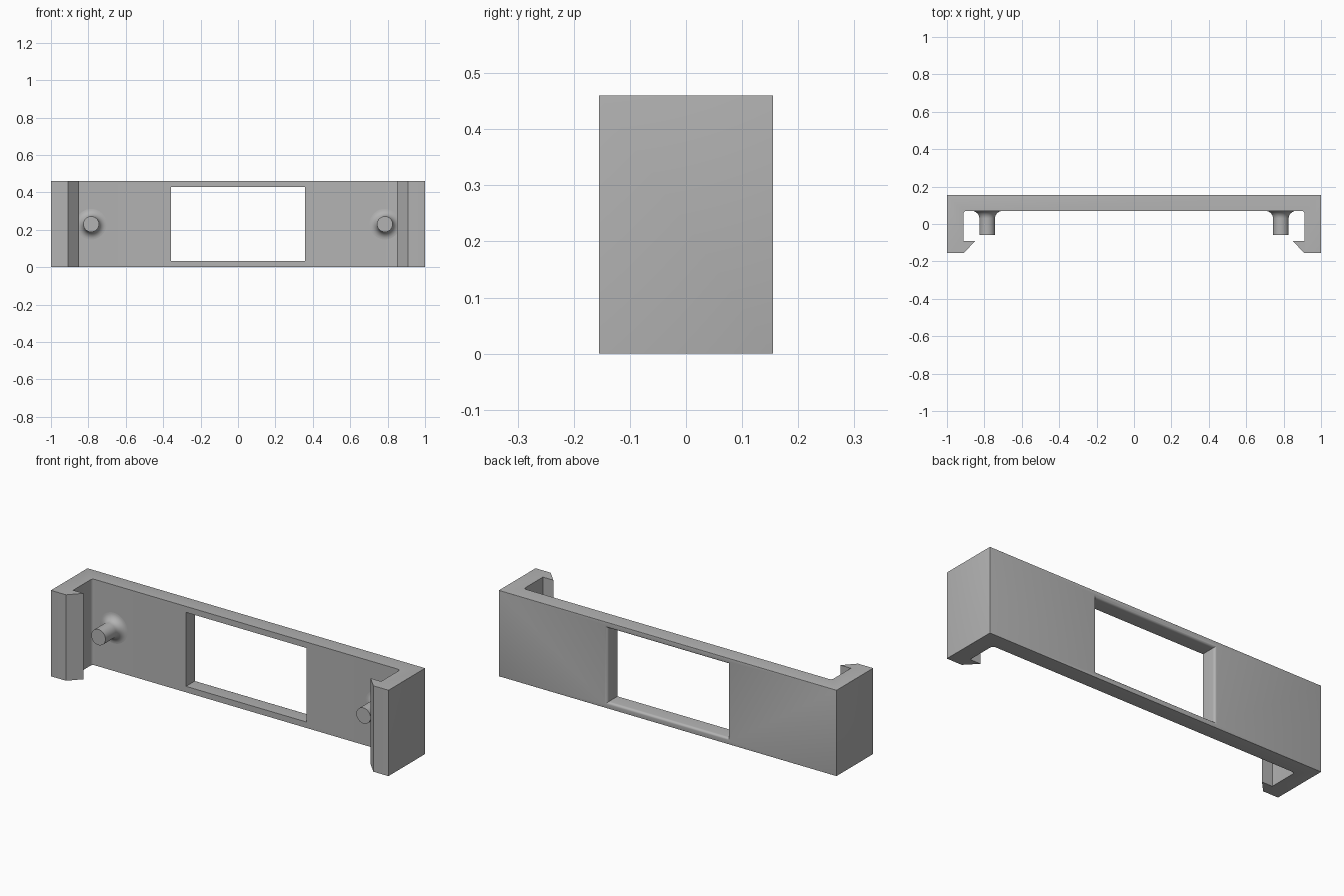
import bpy, bmesh, math
from mathutils import Matrix

H = 0.46          # height of the bracket
BACK, INNER, FRONT = 0.155, 0.07, -0.15
R = 0.014         # edge rounding

if "Cube" in bpy.data.objects:
    bpy.data.objects.remove(bpy.data.objects["Cube"])

grey = bpy.data.materials.new("plain grey")
grey.use_nodes = True
COLOR = (0.45, 0.45, 0.45, 1)
grey.diffuse_color = COLOR
grey.node_tree.nodes["Principled BSDF"].inputs["Base Color"].default_value = COLOR


def make_object(name, bm):
    bmesh.ops.recalc_face_normals(bm, faces=bm.faces)
    mesh = bpy.data.meshes.new(name)
    bm.to_mesh(mesh)
    bm.free()
    mesh.materials.append(grey)
    obj = bpy.data.objects.new(name, mesh)
    bpy.context.collection.objects.link(obj)
    return obj


def smooth(obj):
    bpy.ops.object.select_all(action="DESELECT")
    obj.select_set(True)
    bpy.context.view_layer.objects.active = obj
    bpy.ops.object.shade_smooth_by_angle(angle=math.radians(35))


def loft(bm, rings):
    """Join equal rings of points into a closed, capped skin."""
    loops = [[bm.verts.new(p) for p in ring] for ring in rings]
    n = len(loops[0])
    for a, b in zip(loops, loops[1:]):
        for i in range(n):
            j = (i + 1) % n
            bm.faces.new((a[i], a[j], b[j], b[i]))
    bm.faces.new(loops[0])
    bm.faces.new(loops[-1])


# Bracket: plate, side arms and hooked ends from one mirrored profile
half = [(1, BACK), (1, -BACK), (0.91, -BACK), (0.85, -0.092), (0.912, -0.092)]
for k in range(6):
    a = math.radians(18 * k)
    half.append((0.897 + 0.015 * math.cos(a), INNER - 0.015 + 0.015 * math.sin(a)))
profile = half + [(-x, y) for x, y in reversed(half)]
bm = bmesh.new()
loft(bm, [[(x, y, z) for x, y in profile] for z in (0, H)])


def rounded(edge):
    a, b = (v.co for v in edge.verts)

    def both(axis, value):
        return abs(a[axis] - value) < 1e-4 and abs(b[axis] - value) < 1e-4
    inner_rim = both(1, INNER) and abs(a.x - b.x) > 1
    return both(1, BACK) or both(0, 1) or both(0, -1) or inner_rim


bmesh.ops.bevel(bm, geom=[e for e in bm.edges if rounded(e)], offset=R,
                segments=5, profile=0.5, affect="EDGES", clamp_overlap=True)
bracket = make_object("bracket", bm)

# Window opening with rounded rear rim
bm = bmesh.new()
rings = [(INNER - 0.05, 0), (BACK - R, 0)]
for k in range(1, 6):
    a = math.radians(18 * k)
    rings.append((BACK - R + R * math.sin(a), R * (1 - math.cos(a))))
rings.append((BACK + 0.05, R))
loft(bm, [[(sx * (0.357 + d), y, H / 2 + sz * (0.198 + d))
           for sx, sz in ((-1, -1), (1, -1), (1, 1), (-1, 1))] for y, d in rings])
cutter = make_object("window_cutter", bm)
cutter.hide_render = True
cut = bracket.modifiers.new("window", "BOOLEAN")
cut.operation = "DIFFERENCE"
cut.solver = "EXACT"
cut.object = cutter
bpy.context.view_layer.objects.active = bracket
bpy.ops.object.modifier_apply(modifier=cut.name)
bpy.data.objects.remove(cutter)
smooth(bracket)

# Round locating pegs with flared roots
PEG, FLARE = 0.042, 0.04
for side, x in (("left", 0.785), ("right", -0.785)):
    outline = [(PEG, -0.06)]
    for k in range(9):
        a = math.pi / 2 * k / 8
        outline.append((PEG + FLARE * (1 - math.cos(a)), INNER - FLARE * (1 - math.sin(a))))
    outline.append((PEG + FLARE, INNER + 0.01))
    bm = bmesh.new()
    loft(bm, [[(r * math.cos(t), y, r * math.sin(t))
               for t in (math.tau * i / 40 for i in range(40))] for r, y in outline])
    bmesh.ops.transform(bm, matrix=Matrix.Translation((x, 0, H / 2)), verts=bm.verts)
    smooth(make_object(side + "_peg", bm))
